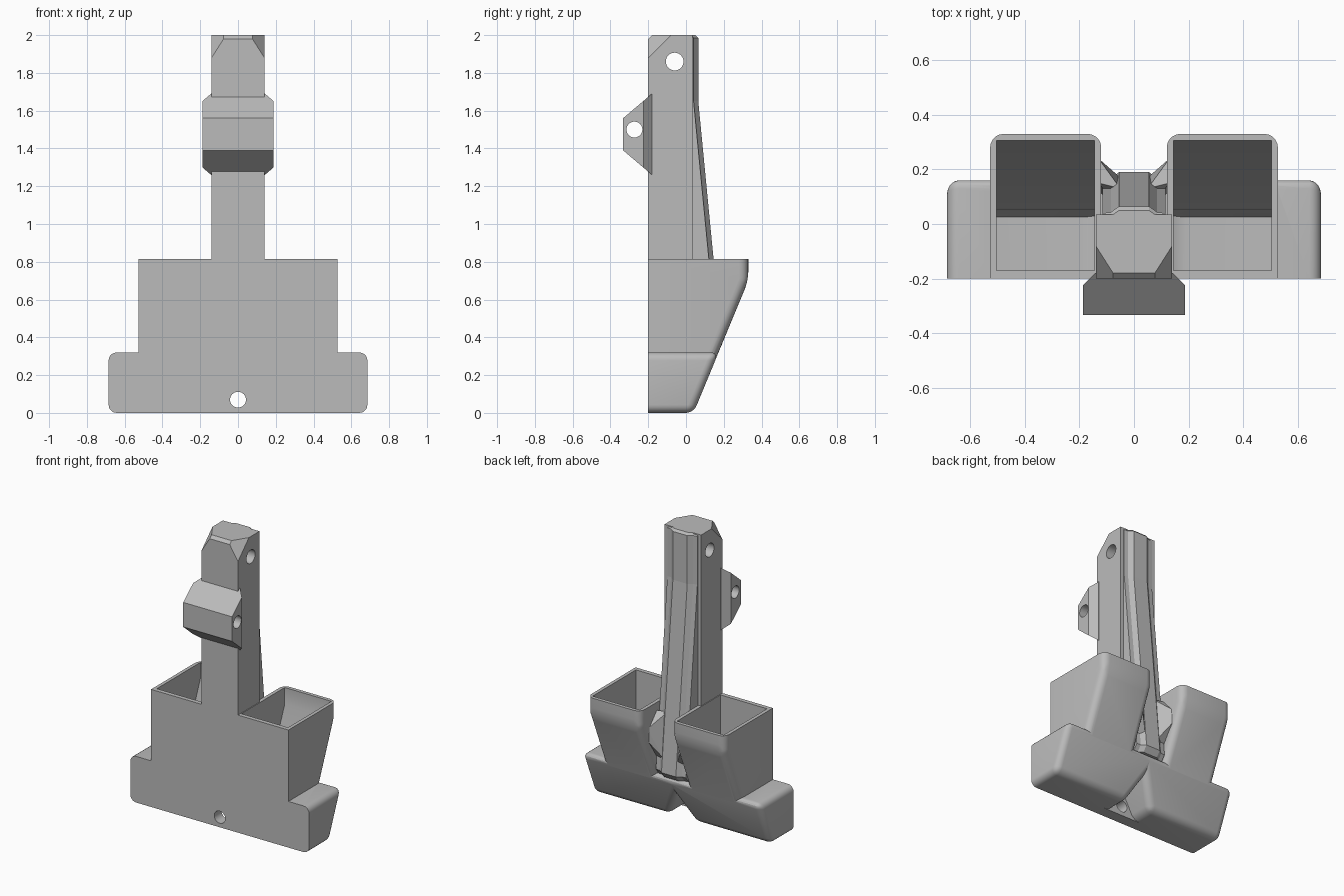
import bpy, bmesh, math
from mathutils import Vector

if "Cube" in bpy.data.objects:
    bpy.data.objects.remove(bpy.data.objects["Cube"], do_unlink=True)

grey = bpy.data.materials.new("plain_grey")
grey.use_nodes = True
grey.diffuse_color = (0.5, 0.5, 0.5, 1)
grey.node_tree.nodes["Principled BSDF"].inputs["Base Color"].default_value = (0.5, 0.5, 0.5, 1)

SLOPE = Vector((0, 0.7, -0.29)).normalized()   # outward direction of the leaning back


def prism(points, axis, lo, hi):
    """Extrude a closed profile along x, y or z."""
    place = {"x": lambda a, b, t: (t, a, b),
             "y": lambda a, b, t: (a, t, b),
             "z": lambda a, b, t: (a, b, t)}[axis]
    bm = bmesh.new()
    face = bm.faces.new([bm.verts.new(place(a, b, lo)) for a, b in points])
    out = bmesh.ops.extrude_face_region(bm, geom=[face])
    move = Vector(place(0, 0, hi - lo))
    for v in out["geom"]:
        if isinstance(v, bmesh.types.BMVert):
            v.co += move
    bmesh.ops.recalc_face_normals(bm, faces=bm.faces)
    return bm


def slice_off(bm, point, normal):
    """Remove everything beyond a plane and close the cut."""
    geom = bm.verts[:] + bm.edges[:] + bm.faces[:]
    out = bmesh.ops.bisect_plane(bm, geom=geom, plane_co=point, plane_no=normal,
                                 clear_outer=True, dist=1e-5)
    edges = [e for e in out["geom_cut"] if isinstance(e, bmesh.types.BMEdge)]
    bmesh.ops.edgenet_fill(bm, edges=edges)
    bmesh.ops.recalc_face_normals(bm, faces=bm.faces)


def soften(bm, rule, radius, segments=5):
    edges = [e for e in bm.edges if rule(e.verts[0].co, e.verts[1].co)]
    bmesh.ops.bevel(bm, geom=edges, offset=radius, segments=segments, profile=0.5,
                    affect="EDGES", clamp_overlap=True)
    bmesh.ops.recalc_face_normals(bm, faces=bm.faces)


def finish(name, bm):
    mesh = bpy.data.meshes.new(name)
    bm.to_mesh(mesh)
    bm.free()
    mesh.materials.append(grey)
    obj = bpy.data.objects.new(name, mesh)
    bpy.context.collection.objects.link(obj)
    return obj


def select(obj):
    bpy.ops.object.select_all(action="DESELECT")
    obj.select_set(True)
    bpy.context.view_layer.objects.active = obj


def combine(obj, bm, operation):
    """Boolean a helper shape into an object, then discard the helper."""
    helper = finish("helper", bm)
    helper.hide_render = True
    mod = obj.modifiers.new("combine", "BOOLEAN")
    mod.operation, mod.solver, mod.object = operation, "EXACT", helper
    select(obj)
    bpy.ops.object.modifier_apply(modifier=mod.name)
    bpy.data.objects.remove(helper, do_unlink=True)


def smooth(obj):
    select(obj)
    bpy.ops.object.shade_smooth_by_angle(angle=math.radians(25))


def drill(obj, axis, a, b, radius):
    ring = [(a + radius * math.cos(i * math.tau / 32), b + radius * math.sin(i * math.tau / 32))
            for i in range(32)]
    combine(obj, prism(ring, axis, -0.5, 0.5), "DIFFERENCE")


def both_sides(half):
    return half + [(-x, y) for x, y in reversed(half)]


# Hollow ducts: wide outlet at the bottom front, open hopper above
base = prism([(0, 0.32), (0.685, 0.32), (0.685, 0), (0.1, 0), (0, 0.19)], "y", -0.2, 0.4)
slice_off(base, (0, 0.33, 0.7), SLOPE)
soften(base, lambda a, b: max(a.y, b.y) > -0.19 and max(a.x, b.x) > 0.001, 0.055)
ducts = finish("ducts", base)

hopper = prism([(-0.2, 0.2), (-0.2, 0.815), (0.33, 0.815), (0.33, 0.7), (0.122, 0.2)],
               "x", 0.12, 0.527)
soften(hopper, lambda a, b: min(a.y, b.y) > 0 and 0.25 < (a.z + b.z) / 2 < 0.8, 0.05)
combine(ducts, hopper, "UNION")

outlet = prism([(0.03, 0.3), (0.66, 0.3), (0.66, 0.03), (0.16, 0.03), (0.11, 0.06), (0.03, 0.2)],
               "y", -0.3, 0.4)
slice_off(outlet, (0, 0.303, 0.7), SLOPE)
soften(outlet, lambda a, b: abs(a.y - b.y) > 0.1, 0.03, 4)
combine(ducts, outlet, "DIFFERENCE")
combine(ducts, prism([(-0.17, 0.1), (-0.17, 0.9), (0.305, 0.9), (0.305, 0.7), (0.056, 0.1)],
                     "x", 0.145, 0.503), "DIFFERENCE")
ducts.modifiers.new("mirror", "MIRROR")
smooth(ducts)

# Small drilled plate between the outlets
plate = finish("centre_plate", prism(both_sides([(0.15, 0), (0.03, 0.18), (0.03, 0.31)]),
                                     "y", -0.2, -0.12))
drill(plate, "y", 0, 0.07, 0.042)
smooth(plate)

# Upright post with cut top corners and a cross hole
bm = prism(both_sides([(0.14, -0.2), (0.14, 0.035)]), "z", 0.31, 2)
for side in (1, -1):
    slice_off(bm, (side * 0.14, -0.08, 2), Vector((side * 1.32, -0.84, 0.84)).normalized())
slice_off(bm, (0, -0.18, 2), Vector((0, -1, 1)).normalized())
post = finish("post", bm)
drill(post, "x", -0.06, 1.86, 0.047)
smooth(post)

# Flaring spine down the back of the post
bm = bmesh.new()
rings = []
for z, back in ((0.32, 0.16), (0.36, 0.19), (1.65, 0.065), (1.985, 0.065), (2, 0.05)):
    half = [(0.115, 0.02), (0.115, back - 0.025), (0.085, back - 0.022), (0.055, back)]
    rings.append([bm.verts.new((x, y, z)) for x, y in both_sides(half)])
for low, high in zip(rings, rings[1:]):
    for i in range(len(low)):
        j = (i + 1) % len(low)
        bm.faces.new((low[i], low[j], high[j], high[i]))
bm.faces.new(rings[0])
bm.faces.new(rings[-1])
bmesh.ops.recalc_face_normals(bm, faces=bm.faces)
finish("spine", bm)

# Angled webs joining the spine to the hoppers
for side, name in ((1, "left_web"), (-1, "right_web")):
    bm = bmesh.new()
    for x, y, z in ((0.05, 0.13, 0.76), (0.05, 0.17, 0.45), (0.13, 0.24, 0.66), (0.13, 0.24, 0.58),
                    (0.13, 0.15, 0.76), (0.13, 0.12, 0.4), (0.05, 0.05, 0.6)):
        bm.verts.new((side * x, y, z))
    bmesh.ops.convex_hull(bm, input=bm.verts)
    bmesh.ops.recalc_face_normals(bm, faces=bm.faces)
    finish(name, bm)

# Drilled lug on the front of the post
bm = prism([(-0.333, 1.56), (-0.333, 1.39), (-0.18, 1.26), (-0.18, 1.69)], "x", -0.187, 0.187)
for side in (1, -1):
    slice_off(bm, (side * 0.187, -0.225, 1.5), Vector((side, 1, 0)).normalized())
lug = finish("front_lug", bm)
drill(lug, "x", -0.273, 1.5, 0.042)
smooth(lug)
